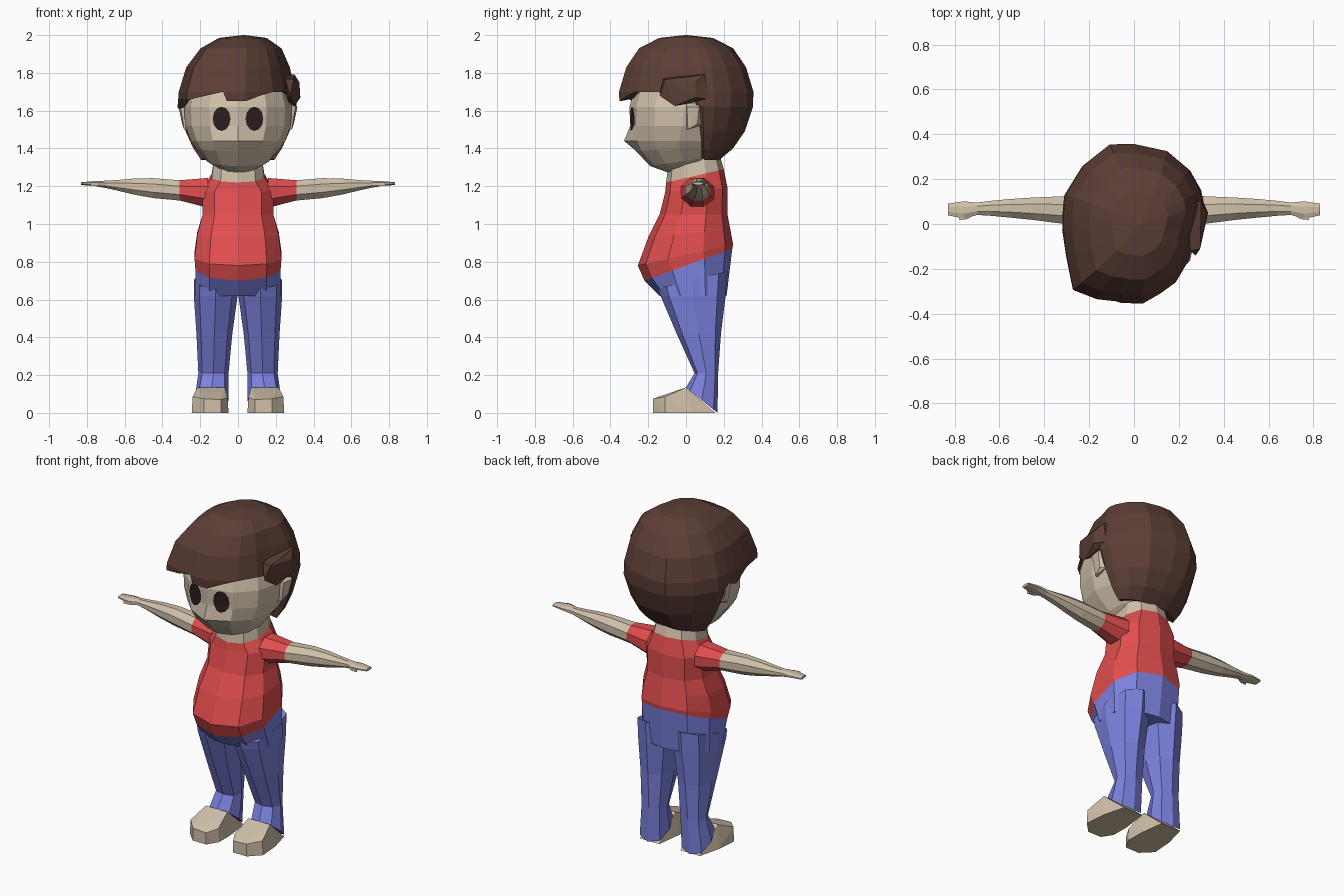
import bpy, bmesh, math
from mathutils import Vector
from mathutils.bvhtree import BVHTree

if "Cube" in bpy.data.objects:
    bpy.data.objects.remove(bpy.data.objects["Cube"])


def material(name, rgb):
    m = bpy.data.materials.new(name)
    m.diffuse_color = (*rgb, 1)
    m.use_nodes = True
    m.node_tree.nodes["Principled BSDF"].inputs["Base Color"].default_value = m.diffuse_color
    return m


SKIN = material("skin", (0.63, 0.53, 0.40))
RED = material("shirt red", (0.75, 0.075, 0.075))
BLUE = material("trouser blue", (0.20, 0.22, 0.73))
HAIR = material("hair brown", (0.107, 0.048, 0.037))
DARK = material("eye dark", (0.024, 0.013, 0.013))


def finish(name, bm, mats, mirror=False):
    bmesh.ops.remove_doubles(bm, verts=bm.verts, dist=0.0005)
    bmesh.ops.recalc_face_normals(bm, faces=bm.faces)
    me = bpy.data.meshes.new(name)
    bm.to_mesh(me)
    bm.free()
    for m in mats:
        me.materials.append(m)
    ob = bpy.data.objects.new(name, me)
    bpy.context.collection.objects.link(ob)
    if mirror:
        ob.modifiers.new("mirror", 'MIRROR').use_mirror_merge = False
    return ob


def loft(name, rings, mats, bands=None, mirror=False, caps=True):
    """Skin a list of point rings; bands gives the material slot of each band."""
    bm = bmesh.new()
    vr = [[bm.verts.new(p) for p in r] for r in rings]
    n = len(vr[0])
    for i in range(len(vr) - 1):
        for j in range(n):
            k = (j + 1) % n
            f = bm.faces.new((vr[i][j], vr[i][k], vr[i + 1][k], vr[i + 1][j]))
            f.material_index = bands[i] if bands else 0
    if caps:
        for r, b in ((vr[0], 0), (vr[-1], -1)):
            bm.faces.new(r).material_index = bands[b] if bands else 0
    return finish(name, bm, mats, mirror)


def hull(name, pts, mat, mirror=False):
    bm = bmesh.new()
    for p in pts:
        bm.verts.new(p)
    res = bmesh.ops.convex_hull(bm, input=bm.verts)
    bmesh.ops.delete(bm, geom=[v for v in bm.verts if not v.link_faces], context='VERTS')
    bmesh.ops.dissolve_limit(bm, angle_limit=0.05, verts=bm.verts, edges=bm.edges)
    return finish(name, bm, [mat], mirror)


def rounded(t, e):
    return math.copysign(abs(t) ** e, t)


def ring(cx, hw, yf, yb, zf, zb, n, e=0.85):
    """Tilted oval: front edge at (yf, zf), back edge at (yb, zb)."""
    pts = []
    for i in range(n):
        a = math.tau * i / n
        y = (yf + yb) / 2 - (yb - yf) / 2 * rounded(math.cos(a), e)
        z = zf + (zb - zf) * (y - yf) / (yb - yf)
        pts.append((cx + hw * rounded(math.sin(a), e), y, z))
    return pts


# Torso: hips, shirt and neck
body = [(.235, -.14, .215, .62, .62), (.235, -.22, .245, .70, .87),
        (.24, -.255, .25, .78, .89), (.225, -.20, .235, .93, .97),
        (.195, -.14, .22, 1.05, 1.05), (.195, -.11, .22, 1.17, 1.19),
        (.145, -.105, .20, 1.22, 1.29), (.13, -.09, .18, 1.36, 1.36)]
loft("torso", [ring(0, *r, 10) for r in body], [BLUE, RED, SKIN],
     [0, 1, 1, 1, 1, 1, 2])

# Trouser legs
leg = [(.118, .115, -.15, .22, .66, .75), (.118, .116, -.135, .21, .62, .62),
       (.125, .095, -.05, .185, .42, .42), (.13, .08, .045, .17, .21, .21),
       (.14, .09, 0, .167, .135, 0)]
loft("trouser_leg", [ring(*r, 8) for r in leg], [BLUE], mirror=True)

# Feet
hull("foot", [(.09, -.175, 0), (.18, -.175, 0), (.09, -.175, .07), (.18, -.175, .075),
              (.05, -.11, 0), (.245, -.11, 0), (.055, -.11, .08), (.24, -.11, .085),
              (.07, 0, .135), (.215, 0, .135), (.05, 0, 0), (.235, .02, 0),
              (.07, .155, 0), (.2, .155, 0)], SKIN, True)

# Arms with sleeves: x, centre y, centre z, half depth, half height
arm = [(.16, .06, 1.165, .095, .085), (.31, .062, 1.178, .067, .058),
       (.45, .068, 1.19, .054, .057), (.55, .07, 1.198, .045, .046),
       (.64, .07, 1.205, .036, .030), (.70, .068, 1.21, .030, .021),
       (.76, .062, 1.214, .042, .014), (.83, .065, 1.214, .028, .008)]
loft("arm", [[(x, y + hy * math.cos(a), z + hz * math.sin(a))
              for a in (math.tau * (i + .5) / 8 for i in range(8))]
             for x, y, z, hy, hz in arm], [RED, SKIN], [0] + [1] * 6, True)
hull("thumb", [(x, y, z) for x, y in ((.70, .05), (.73, .07), (.775, .032), (.78, .018), (.74, .022))
               for z in (1.20, 1.218)], SKIN, True)

# Head: z, half width, front, back, backward tilt
skull = [(1.285, .08, -.07, .12, .30), (1.335, .165, -.19, .16, .15),
         (1.40, .22, -.265, .20, .05), (1.44, .25, -.29, .22, 0),
         (1.52, .28, -.295, .25, 0), (1.62, .285, -.30, .28, 0),
         (1.72, .26, -.27, .27, 0), (1.82, .17, -.18, .20, 0)]
rings = [ring(0, hw, yf, yb, z + t * yf, z + t * yb, 12, .92)
         for z, hw, yf, yb, t in skull]
rings[3][0] = (0, -.328, 1.44)  # nose tip
head = loft("head", rings, [SKIN])

# Ears
hull("ear", [(.26, 0, 1.50), (.27, .08, 1.52), (.285, .01, 1.50), (.295, .06, 1.53),
             (.305, .005, 1.62), (.315, .07, 1.62), (.27, 0, 1.64), (.27, .08, 1.64)], SKIN, True)

# Eyes: thin ovals laid on the face
bm = bmesh.new()
bm.from_mesh(head.data)
tree = BVHTree.FromBMesh(bm)
bm.free()


def on_face(x, z):
    return tree.ray_cast(Vector((x, -1, z)), Vector((0, 1, 0)))[0] - Vector((0, .007, 0))


def oval(s):
    return [on_face(.087 + .047 * s * math.cos(a), 1.557 + .064 * s * math.sin(a))
            for a in (math.tau * i / 12 for i in range(12))]


loft("eye", [oval(s) for s in (1, .75, .5, .2)], [DARK], mirror=True)

# Hair cap: outline columns (x, y, lower edge z), clockwise from the fringe
columns = [(.04, -.355, 1.65), (.12, -.31, 1.68), (.19, -.26, 1.70), (.25, -.16, 1.70),
           (.27, -.05, 1.68), (.30, .05, 1.66), (.31, .09, 1.34), (.30, .15, 1.34),
           (.25, .24, 1.34), (.15, .325, 1.34), (0, .357, 1.34), (-.11, .355, 1.34),
           (-.23, .26, 1.34), (-.31, .13, 1.34), (-.315, .09, 1.34), (-.32, .05, 1.64),
           (-.32, -.03, 1.61), (-.305, -.15, 1.66), (-.275, -.295, 1.655),
           (-.17, -.335, 1.68), (-.08, -.345, 1.70), (-.06, -.352, 1.65)]
# Levels: z, width scale, depth scale, depth centre
levels = [(2.0, .02, .02, 0), (1.985, .4, .4, 0), (1.93, .68, .70, 0), (1.83, .87, .89, 0),
          (1.70, .98, 1, 0), (1.62, 1, .99, .1), (1.49, .88, .82, .1),
          (1.40, .75, .58, .1), (1.34, .62, .3, .1)]


def hair_point(x, y, z):
    for a, b in zip(levels, levels[1:]):
        if z >= b[0] - 1e-6:
            t = (a[0] - z) / (a[0] - b[0])
            sx, sy, cy = (p + (q - p) * t for p, q in zip(a[1:], b[1:]))
            lean = .03 * max(0, (z - 1.8) / .2)
            return Vector((x * sx + lean, cy + (y - cy) * sy, z))


rings = [[hair_point(x, y, max(lv[0], zb)) for x, y, zb in columns] for lv in levels]
rings.append([Vector((p.x * .8, .02 + (p.y - .02) * .8, p.z + .015)) for p in rings[-1]])
bm = bmesh.new()
vr = [[bm.verts.new(p) for p in r] for r in rings]
bm.faces.new(vr[0])
n = len(columns)
for i in range(len(vr) - 1):
    for j in range(n):
        k = (j + 1) % n
        quad = (vr[i][j], vr[i + 1][j], vr[i + 1][k], vr[i][k])
        # keep only the distinct corners where the lower edge is clipped
        pts = [v for m, v in enumerate(quad) if (v.co - quad[m - 1].co).length > .0005]
        if len(pts) > 2:
            bm.faces.new(pts)
finish("hair", bm, [HAIR])

# Side lock over one ear
hull("hair_lock", [(.25, -.12, 1.77), (.295, -.11, 1.765), (.275, -.14, 1.68), (.30, -.06, 1.625),
                   (.33, .05, 1.67), (.325, .05, 1.75), (.30, .10, 1.79), (.24, .10, 1.80),
                   (.26, -.05, 1.65), (.30, .12, 1.66)], HAIR)
